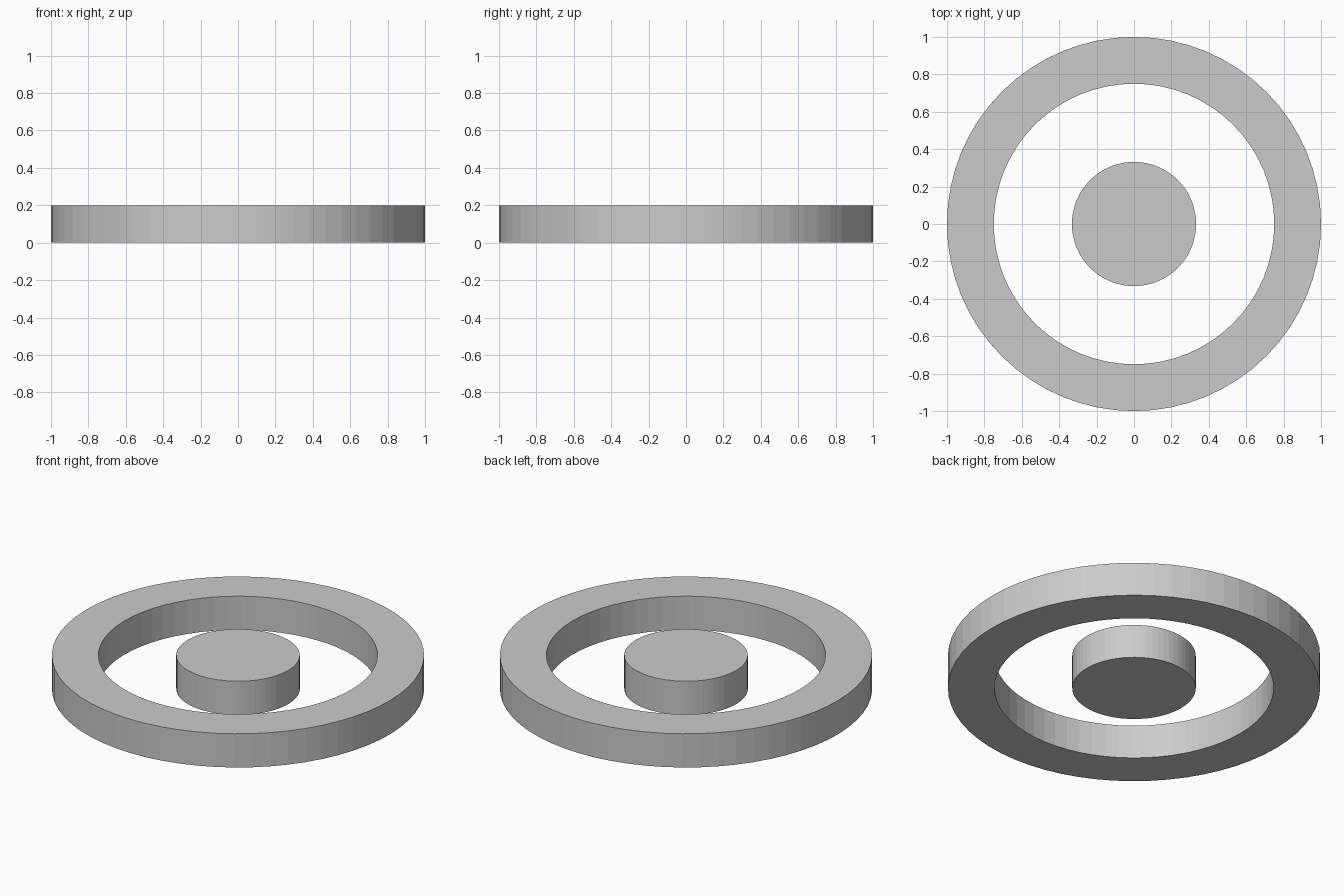
import bpy, bmesh
from math import cos, sin, tau

if "Cube" in bpy.data.objects:
    bpy.data.objects.remove(bpy.data.objects["Cube"])

SEGMENTS = 64
HEIGHT = 0.2


def add_object(name, bm):
    bmesh.ops.recalc_face_normals(bm, faces=bm.faces)
    mesh = bpy.data.meshes.new(name)
    bm.to_mesh(mesh)
    bm.free()
    obj = bpy.data.objects.new(name, mesh)
    bpy.context.collection.objects.link(obj)
    return obj


def circle(bm, radius, z):
    return [bm.verts.new((radius * cos(tau * i / SEGMENTS),
                          radius * sin(tau * i / SEGMENTS), z))
            for i in range(SEGMENTS)]


def bridge(bm, a, b):
    for i in range(SEGMENTS):
        j = (i + 1) % SEGMENTS
        bm.faces.new((a[i], a[j], b[j], b[i]))


# Outer ring: rectangular section closed around the axis
bm = bmesh.new()
section = [(1.0, 0), (1.0, HEIGHT), (0.75, HEIGHT), (0.75, 0)]
loops = [circle(bm, r, z) for r, z in section]
for k in range(4):
    bridge(bm, loops[k], loops[(k + 1) % 4])
add_object("outer_ring", bm)

# Centre disc: separate solid cylinder
bm = bmesh.new()
bottom, top = circle(bm, 0.332, 0), circle(bm, 0.332, HEIGHT)
bridge(bm, bottom, top)
bm.faces.new(bottom)
bm.faces.new(top)
add_object("centre_disc", bm)
